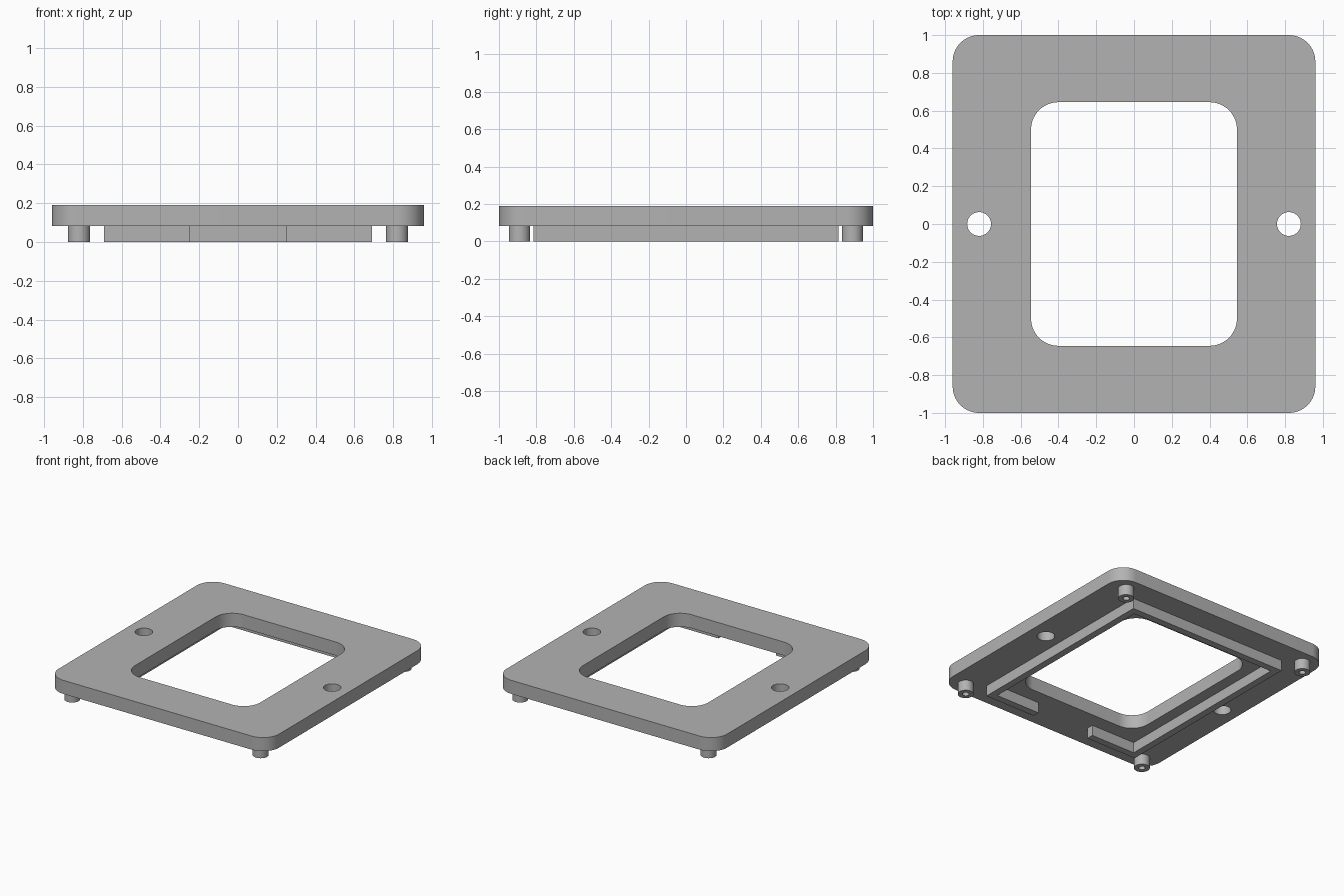
import bpy
import bmesh
from math import cos, sin, pi

cube = bpy.data.objects.get("Cube")
if cube:
    bpy.data.objects.remove(cube, do_unlink=True)

grey = bpy.data.materials.new("plain grey")
grey.use_nodes = True
grey.diffuse_color = (0.45, 0.45, 0.45, 1)
grey.node_tree.nodes["Principled BSDF"].inputs["Base Color"].default_value = grey.diffuse_color

TOP, UNDER = 0.19, 0.083      # plate top and underside


def circle(cx, cy, r, n=48):
    return [(cx + r * cos(2 * pi * i / n), cy + r * sin(2 * pi * i / n)) for i in range(n)]


def rounded_rect(hx, hy, r, steps=14):
    pts = []
    for k, (sx, sy) in enumerate([(1, 1), (-1, 1), (-1, -1), (1, -1)]):
        for i in range(steps + 1):
            a = (k + i / steps) * pi / 2
            pts.append((sx * (hx - r) + r * cos(a), sy * (hy - r) + r * sin(a)))
    return pts


def slab(name, outlines, z0, z1):
    """Extrude closed outlines; inner outlines become holes."""
    curve = bpy.data.curves.new(name + "_profile", "CURVE")
    curve.dimensions = "2D"
    curve.fill_mode = "BOTH"
    curve.extrude = (z1 - z0) / 2
    for pts in outlines:
        spline = curve.splines.new("POLY")
        spline.points.add(len(pts) - 1)
        for point, (x, y) in zip(spline.points, pts):
            point.co = (x, y, 0, 1)
        spline.use_cyclic_u = True
    helper = bpy.data.objects.new(name + "_profile", curve)
    bpy.context.collection.objects.link(helper)
    bpy.context.view_layer.update()
    mesh = bpy.data.meshes.new_from_object(
        helper.evaluated_get(bpy.context.evaluated_depsgraph_get()))
    bpy.data.objects.remove(helper, do_unlink=True)
    bpy.data.curves.remove(curve)

    # Weld the caps to the sides and raise to height
    bm = bmesh.new()
    bm.from_mesh(mesh)
    bmesh.ops.remove_doubles(bm, verts=bm.verts, dist=0.0001)
    bmesh.ops.recalc_face_normals(bm, faces=bm.faces)
    bmesh.ops.translate(bm, verts=bm.verts, vec=(0, 0, (z0 + z1) / 2))
    bm.to_mesh(mesh)
    bm.free()
    mesh.name = name
    mesh.materials.clear()
    mesh.materials.append(grey)
    obj = bpy.data.objects.new(name, mesh)
    bpy.context.collection.objects.link(obj)
    bpy.ops.object.select_all(action="DESELECT")
    obj.select_set(True)
    bpy.context.view_layer.objects.active = obj
    bpy.ops.object.shade_smooth_by_angle(angle=pi / 6)
    return obj


# Cover plate with window and two screw holes
slab("cover_plate", [
    rounded_rect(0.96, 1.0, 0.14),
    rounded_rect(0.545, 0.645, 0.145),
    circle(-0.82, 0, 0.063),
    circle(0.82, 0, 0.063),
], UNDER, TOP)

# Locating rim under the plate, open at the middle of the front
X, Y, T, GAP = 0.69, 0.815, 0.055, 0.25
half = [(GAP, T - Y), (GAP, -Y), (X, -Y), (X, Y)]
inner = [(X - T, Y - T), (X - T, T - Y)]
mirror = lambda pts: [(-x, y) for x, y in reversed(pts)]
slab("locating_rim", [half + mirror(half) + mirror(inner) + inner], 0, UNDER)

# Hollow corner posts
for y, end in ((-0.89, "front"), (0.89, "back")):
    for x, side in ((-0.82, "right"), (0.82, "left")):
        slab(f"{end}_{side}_post",
             [circle(x, y, 0.057, 32), circle(x, y, 0.024, 24)], 0, UNDER)
